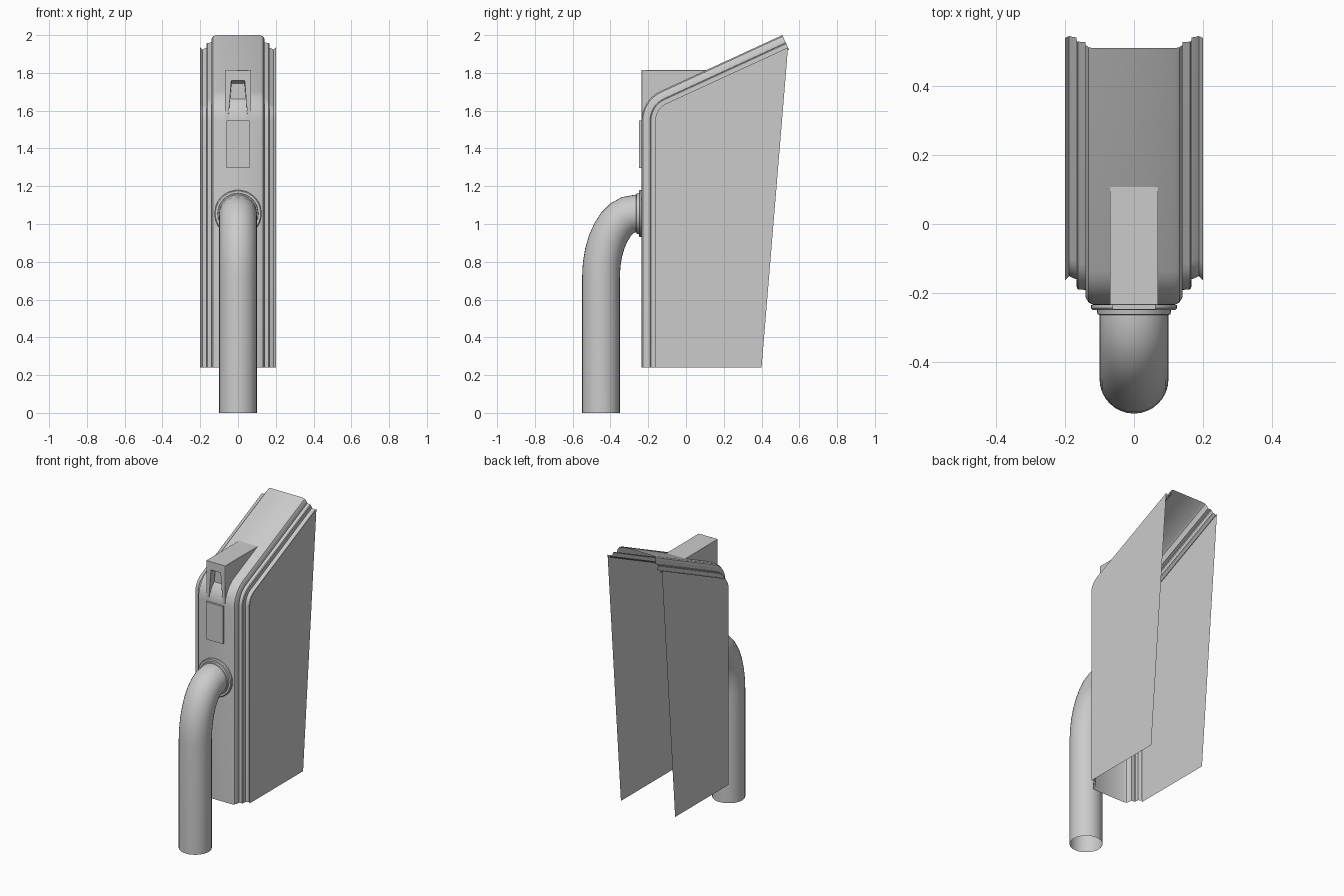
import bpy, bmesh, math
from mathutils import Vector

if "Cube" in bpy.data.objects:
    bpy.data.objects.remove(bpy.data.objects["Cube"])

SLOPE = math.radians(24.7)
FRONT, BOTTOM, RADIUS = -0.235, 0.24, 0.172
TOP_END = Vector((0.51, 2.0))


def make(name, bm, mirror=False, bevel=0.0, recalc=True):
    bmesh.ops.remove_doubles(bm, verts=bm.verts, dist=1e-5)
    if recalc:
        bmesh.ops.recalc_face_normals(bm, faces=bm.faces)
    me = bpy.data.meshes.new(name)
    bm.to_mesh(me)
    bm.free()
    ob = bpy.data.objects.new(name, me)
    bpy.context.collection.objects.link(ob)
    bpy.ops.object.select_all(action='DESELECT')
    ob.select_set(True)
    bpy.context.view_layer.objects.active = ob
    bpy.ops.object.shade_smooth_by_angle(angle=math.radians(30))
    if mirror:
        ob.modifiers.new("Mirror", 'MIRROR')
    if bevel:
        b = ob.modifiers.new("Bevel", 'BEVEL')
        b.width, b.segments = bevel, 2
        b.limit_method, b.angle_limit = 'ANGLE', math.radians(40)
    return ob


def side_path(d):
    """Side outline (y, z) of the shell, moved inward by d."""
    turn = math.pi / 2 - SLOPE
    corner_z = TOP_END.y - (TOP_END.x - FRONT) * math.tan(SLOPE)
    cy, cz = FRONT + RADIUS, corner_z - RADIUS * math.tan(turn / 2)
    pts = [(FRONT + d, BOTTOM)]
    for i in range(9):
        a = math.pi - turn * i / 8
        pts.append((cy + (RADIUS - d) * math.cos(a), cz + (RADIUS - d) * math.sin(a)))
    pts.append((TOP_END.x + d * math.sin(SLOPE), TOP_END.y - d * math.cos(SLOPE)))
    return pts


def grid(bm, rows, closed=False):
    """Skin a list of equally long point rows with quads."""
    vs = [[bm.verts.new(p) for p in r] for r in rows]
    n = len(rows[0])
    for a, b in zip(vs, vs[1:]):
        for i in range(n if closed else n - 1):
            j = (i + 1) % n
            bm.faces.new((a[i], a[j], b[j], b[i]))


def face(bm, pts):
    bm.faces.new([bm.verts.new(p) for p in pts])


def tube(name, stations, sides=32):
    """Rings along stations (y, z, tangent angle, radius) in the x = 0 plane."""
    bm = bmesh.new()
    rows = []
    for y, z, ang, r in stations:
        side = Vector((0, -math.sin(ang), math.cos(ang)))
        rows.append([Vector((0, y, z)) + r * (math.cos(t) * Vector((1, 0, 0)) + math.sin(t) * side)
                     for t in (2 * math.pi * i / sides for i in range(sides))])
    grid(bm, rows, closed=True)
    return make(name, bm)


# Stepped shell, open at the back and bottom: half section (x, inset)
section = [(0, 0), (0.118, 0), (0.132, 0.007), (0.14, 0.022), (0.141, 0.044), (0.162, 0.045),
           (0.166, 0.05), (0.167, 0.075), (0.175, 0.077), (0.188, 0.084), (0.2, 0.072)]
bm = bmesh.new()
grid(bm, [[(x, y, z) for y, z in side_path(d)] for x, d in section])
# flat side panel
face(bm, [(0.2, y, z) for y, z in side_path(0.072)] + [(0.2, 0.40, BOTTOM)])
make("shell", bm, mirror=True)

# Top housing with a notch in its front
TOP, W, NOTCH_Y, NOTCH_Z = 1.815, 0.07, -0.19, 1.76
outline = side_path(0)
back_y = TOP_END.x - (TOP_END.y - TOP) / math.tan(SLOPE)
curve = [p for p in outline[1:] if p[1] < TOP]
lower = [p for p in curve if p[0] < NOTCH_Y]
p, q = lower[-1], curve[len(lower)]
notch_floor = p[1] + (q[1] - p[1]) * (NOTCH_Y - p[0]) / (q[0] - p[0])
foot = curve[0][1]


def notch_w(z):
    return 0.035 + 0.015 * (NOTCH_Z - z) / 0.19


bm = bmesh.new()
wt, back_top = notch_w(NOTCH_Z), NOTCH_Z - 0.015
# side, top and front
face(bm, [(W, back_y, TOP), (W, FRONT, TOP)] + [(W, y, z) for y, z in curve])
face(bm, [(0, FRONT, TOP), (W, FRONT, TOP), (W, back_y, TOP), (0, back_y, TOP)])
face(bm, [(0, FRONT, TOP), (0, FRONT, NOTCH_Z), (wt, FRONT, NOTCH_Z),
          (notch_w(foot), FRONT, foot), (W, FRONT, foot), (W, FRONT, TOP)])
# notch ceiling, back and side wall
face(bm, [(0, FRONT, NOTCH_Z), (0, NOTCH_Y, back_top), (wt, NOTCH_Y, back_top), (wt, FRONT, NOTCH_Z)])
face(bm, [(0, NOTCH_Y, back_top), (0, NOTCH_Y, notch_floor),
          (notch_w(notch_floor), NOTCH_Y, notch_floor), (wt, NOTCH_Y, back_top)])
face(bm, [(wt, FRONT, NOTCH_Z), (wt, NOTCH_Y, back_top),
          (notch_w(notch_floor), NOTCH_Y, notch_floor)]
     + [(notch_w(z), y, z) for y, z in reversed(lower)])
make("top_housing", bm, mirror=True, bevel=0.008)

# Front plate
bm = bmesh.new()
bmesh.ops.create_cube(bm, size=1)
bmesh.ops.scale(bm, vec=(0.124, 0.013, 0.25), verts=bm.verts)
bmesh.ops.translate(bm, vec=(0, FRONT - 0.0065, 1.422), verts=bm.verts)
make("front_plate", bm)

# Stepped pipe collar
PIPE_Z = 1.055
tube("pipe_collar", [(y, PIPE_Z, math.pi, r) for y, r in
                     [(FRONT, 0.125), (-0.244, 0.125), (-0.25, 0.12), (-0.25, 0.108),
                      (-0.262, 0.106), (-0.264, 0.098)]])

# Bent pipe, open at the lower end
bend = [(FRONT, PIPE_Z, math.pi, 0.1)]
for i in range(9):
    t = math.pi / 2 * i / 8
    y = -0.27 - 0.18 * math.sin(t)
    z = PIPE_Z - 0.335 * (1 - math.cos(t))
    bend.append((y, z, math.atan2(-0.335 * math.sin(t), -0.18 * math.cos(t)) % (2 * math.pi), 0.1))
bend.append((-0.45, 0, 1.5 * math.pi, 0.1))
tube("pipe", bend)
